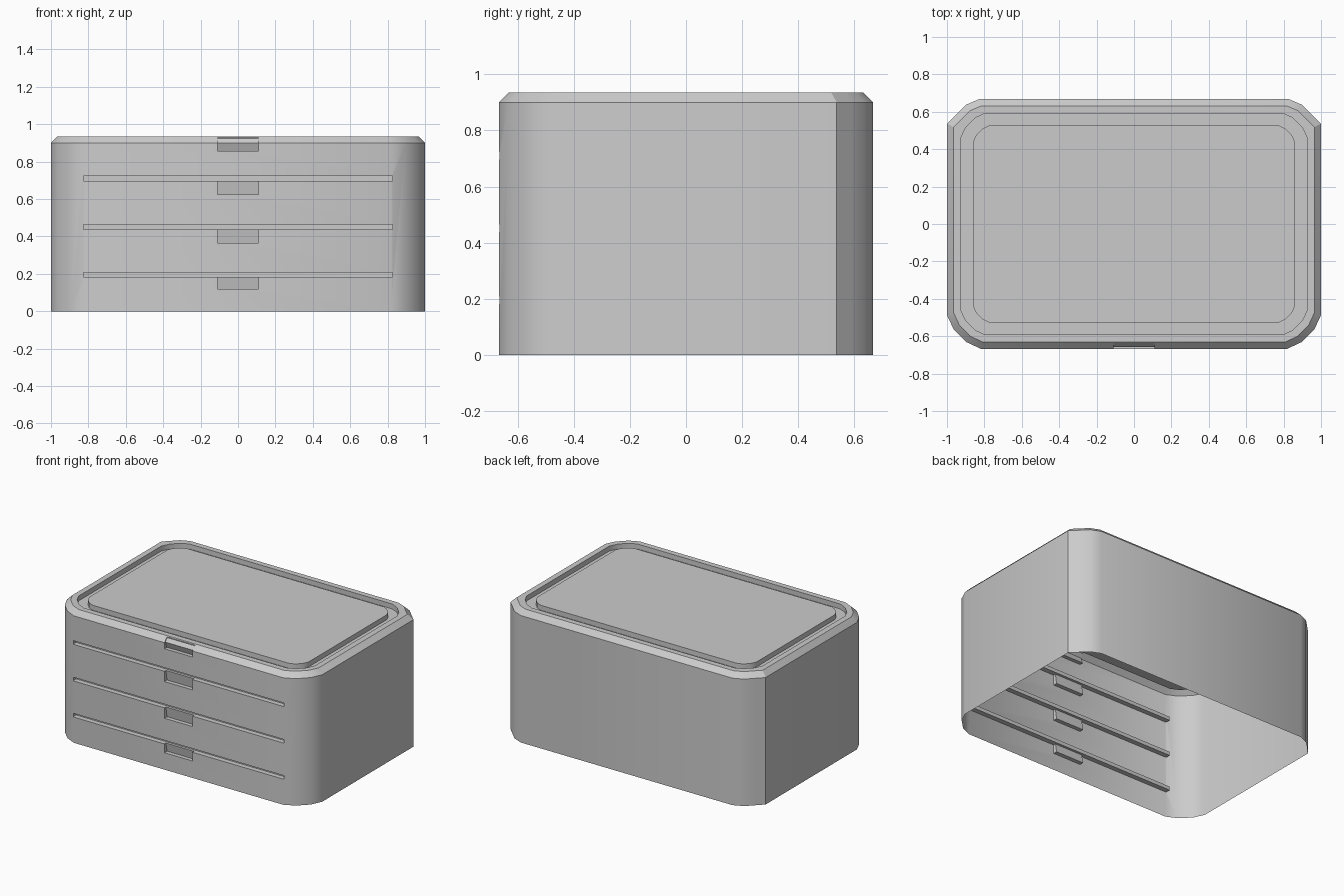
import bpy, bmesh

if "Cube" in bpy.data.objects:
    bpy.data.objects.remove(bpy.data.objects["Cube"])

HX, HY = 1.0, 0.667
ROUND = [(0, .18), (.035, .105), (.105, .035), (.18, 0)]   # front corner cut-backs
BACK = [(0, .13), (.05, .08), (.1, .03), (.17, 0)]         # flatter back corner cut-backs


def ring(bm, inset, z, scale, back=ROUND):
    """Rounded rectangle of vertices, counter-clockwise."""
    verts = []
    for sx, sy in ((1, 1), (-1, 1), (-1, -1), (1, -1)):
        pts = back if sy > 0 else ROUND
        for dx, dy in (pts if sx * sy > 0 else pts[::-1]):
            verts.append(bm.verts.new((sx * (HX - inset - dx * scale),
                                       sy * (HY - inset - dy * scale), z)))
    return verts


def finish(bm, name):
    bmesh.ops.recalc_face_normals(bm, faces=bm.faces[:])
    me = bpy.data.meshes.new(name)
    bm.to_mesh(me)
    bm.free()
    ob = bpy.data.objects.new(name, me)
    bpy.context.collection.objects.link(ob)
    return ob


def cut(body, name, half_width, profile):
    """Subtract a (y, z) profile extruded along x from the body."""
    bm = bmesh.new()
    ends = [[bm.verts.new((x, y, z)) for y, z in profile]
            for x in (-half_width, half_width)]
    n = len(profile)
    for i in range(n):
        j = (i + 1) % n
        bm.faces.new((ends[0][i], ends[0][j], ends[1][j], ends[1][i]))
    for e in ends:
        bm.faces.new(e)
    cutter = finish(bm, name)
    cutter.hide_render = True
    mod = body.modifiers.new(name, 'BOOLEAN')
    mod.operation = 'DIFFERENCE'
    mod.solver = 'EXACT'
    mod.object = cutter
    bpy.context.view_layer.objects.active = body
    bpy.ops.object.modifier_apply(modifier=name)
    bpy.data.objects.remove(cutter)


# Case: walls, chamfer, rim, groove and raised top panel
bm = bmesh.new()
rings = [ring(bm, 0, 0, 1, BACK), ring(bm, 0, .9, 1, BACK),
         ring(bm, .035, .935, .88, BACK), ring(bm, .075, .935, .72),
         ring(bm, .075, .9, .72), ring(bm, .14, .9, .48), ring(bm, .14, .935, .48)]
for a, b in zip(rings, rings[1:]):
    for i in range(len(a)):
        j = (i + 1) % len(a)
        bm.faces.new((a[i], a[j], b[j], b[i]))
bm.faces.new(rings[-1])
bm.faces.new(rings[0])
case = finish(bm, "drawer_case")

# Drawer gaps with finger pulls
for bottom, gap in ((.12, .182), (.364, .438), (.624, .697)):
    cut(case, "pull", .11, [(-.7, gap + .012), (-.652, gap + .012),
                            (-.638, bottom), (-.7, bottom)])
    cut(case, "gap", .827, [(-.7, gap), (-.632, gap),
                            (-.632, gap + .026), (-.7, gap + .026)])

# Lid finger pull across the chamfer
cut(case, "lid_pull", .11, [(-.7, .96), (-.637, .96), (-.637, .924),
                            (-.657, .9), (-.64, .857), (-.7, .857)])

# Open underside
bm = bmesh.new()
bm.from_mesh(case.data)
under = [f for f in bm.faces if all(v.co.z < .001 for v in f.verts)]
bmesh.ops.delete(bm, geom=under, context='FACES')
bm.to_mesh(case.data)
bm.free()

# Smooth corners, crisp edges
bpy.ops.object.select_all(action='DESELECT')
case.select_set(True)
bpy.context.view_layer.objects.active = case
bpy.ops.object.shade_smooth_by_angle()
